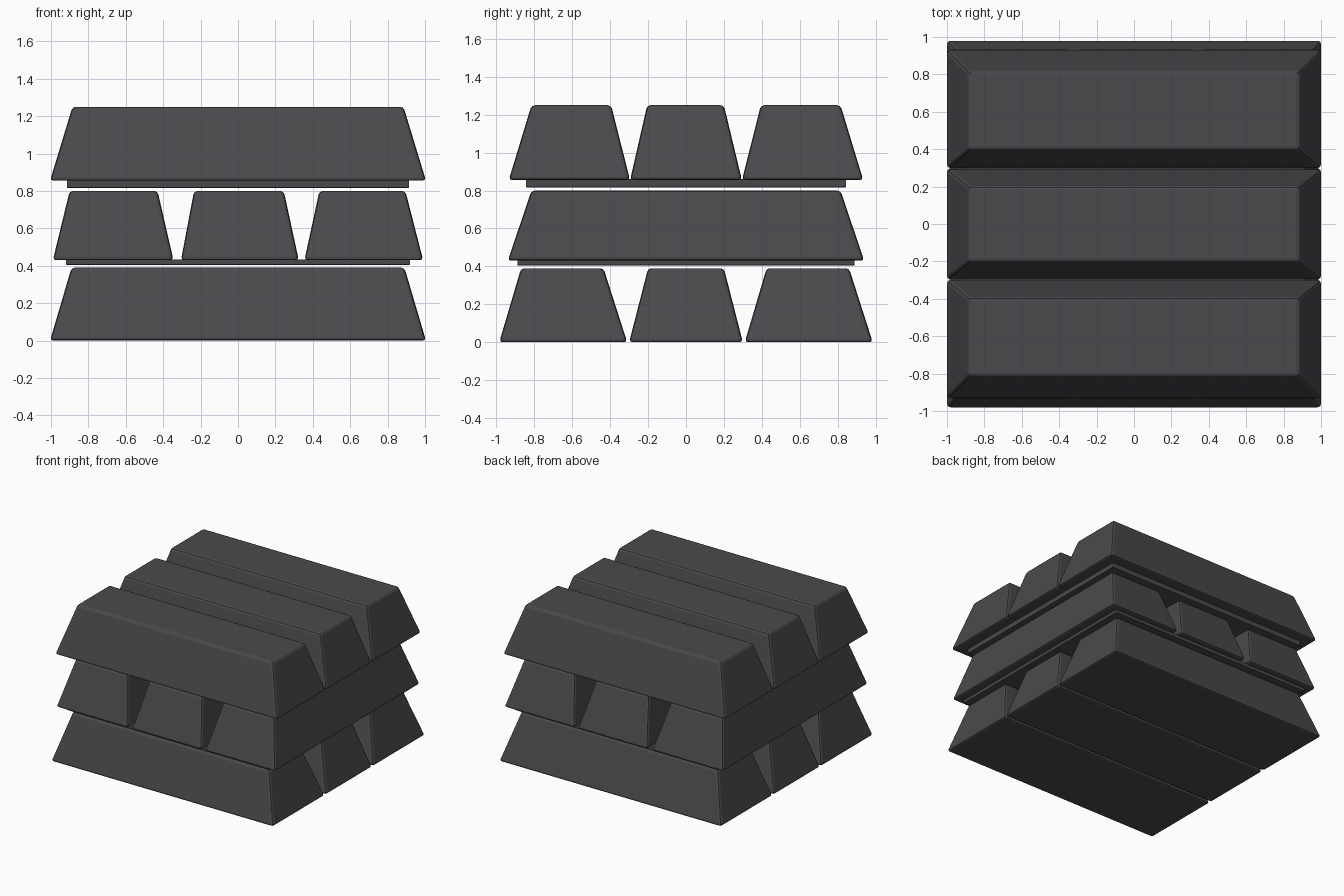
import bpy, bmesh

if "Cube" in bpy.data.objects:
    bpy.data.objects.remove(bpy.data.objects["Cube"])


def material(name, rgb):
    m = bpy.data.materials.new(name)
    m.diffuse_color = (*rgb, 1)
    m.use_nodes = True
    m.node_tree.nodes["Principled BSDF"].inputs["Base Color"].default_value = m.diffuse_color
    return m


bar_mat = material("charcoal", (0.068, 0.066, 0.073))


def frustum(name, bottom, top, z0, z1, bevel):
    """Tapered block; bottom and top are (x0, x1, y0, y1)."""
    bm = bmesh.new()
    rings = []
    for (x0, x1, y0, y1), z in ((bottom, z0), (top, z1)):
        rings.append([bm.verts.new((x, y, z)) for x, y in
                      ((x0, y0), (x1, y0), (x1, y1), (x0, y1))])
    lo, hi = rings
    bm.faces.new(lo[::-1])
    bm.faces.new(hi)
    for i in range(4):
        j = (i + 1) % 4
        bm.faces.new((lo[i], lo[j], hi[j], hi[i]))
    bmesh.ops.bevel(bm, geom=bm.edges[:], offset=bevel, segments=2,
                    profile=0.5, affect='EDGES')
    me = bpy.data.meshes.new(name)
    bm.to_mesh(me)
    bm.free()
    me.materials.append(bar_mat)
    ob = bpy.data.objects.new(name, me)
    bpy.context.collection.objects.link(ob)
    return ob


def layer(name, spans, length, top_length, z0, z1, along_x):
    """Row of parallel ingots; spans are (low0, low1, high0, high1) across."""
    for i, (a, b, c, d) in enumerate(spans):
        if along_x:
            lo = (-length, length, a, b)
            hi = (-top_length, top_length, c, d)
        else:
            lo = (a, b, -length, length)
            hi = (c, d, -top_length, top_length)
        frustum(f"{name}_{i + 1}", lo, hi, z0, z1, 0.018)


# three crossed rows of ingots
layer("bottom_ingot", [(-0.985, -0.31, -0.87, -0.435), (-0.30, 0.30, -0.20, 0.20),
                       (0.31, 0.985, 0.425, 0.86)], 1.005, 0.89, 0.0, 0.39, True)
layer("middle_ingot", [(-0.99, -0.345, -0.90, -0.43), (-0.305, 0.325, -0.235, 0.245),
                       (0.355, 0.99, 0.435, 0.895)], 0.94, 0.815, 0.43, 0.80, False)
layer("top_ingot", [(-0.935, -0.295, -0.815, -0.395), (-0.295, 0.295, -0.205, 0.20),
                    (0.295, 0.935, 0.395, 0.815)], 1.005, 0.885, 0.855, 1.25, True)

# thin spacer sheets between the rows
for name, x, y, z0, z1 in (("lower_spacer", 0.92, 0.89, 0.405, 0.435),
                           ("upper_spacer", 0.915, 0.845, 0.817, 0.86)):
    r = (-x, x, -y, y)
    frustum(name, r, r, z0, z1, 0.004)
